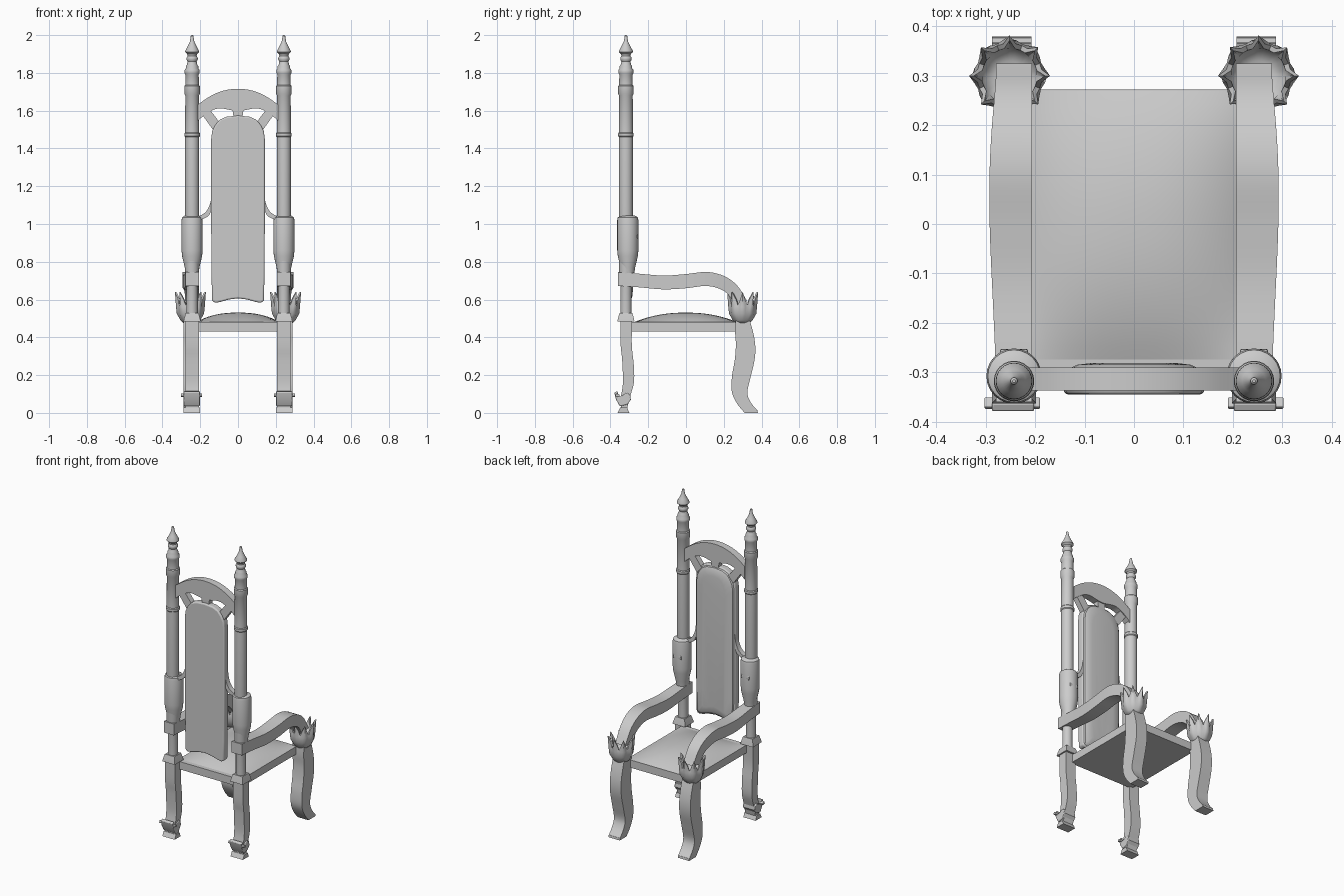
import bpy, bmesh, math
from mathutils import Vector

if "Cube" in bpy.data.objects:
    bpy.data.objects.remove(bpy.data.objects["Cube"])


def finish(name, bm, mirror=False, angle=35, bevel=0):
    bmesh.ops.recalc_face_normals(bm, faces=bm.faces)
    me = bpy.data.meshes.new(name)
    bm.to_mesh(me)
    bm.free()
    ob = bpy.data.objects.new(name, me)
    bpy.context.collection.objects.link(ob)
    bpy.ops.object.select_all(action='DESELECT')
    bpy.context.view_layer.objects.active = ob
    ob.select_set(True)
    bpy.ops.object.shade_smooth_by_angle(angle=math.radians(angle))
    if bevel:
        b = ob.modifiers.new("bevel", 'BEVEL')
        b.width, b.segments, b.limit_method = bevel, 3, 'ANGLE'
        b.angle_limit = math.radians(50)
    if mirror:  # origin stays at the world centre
        m = ob.modifiers.new("mirror", 'MIRROR')
        m.use_mirror_merge = False
    return ob


def smooth(pts, n=5):
    """Catmull-Rom curve through an open chain of points."""
    p = [Vector(q) for q in pts]
    p = [2 * p[0] - p[1]] + p + [2 * p[-1] - p[-2]]
    out = []
    for i in range(1, len(p) - 2):
        a, b, c, d = p[i - 1:i + 3]
        for k in range(n):
            t = k / n
            out.append(0.5 * (2 * b + (c - a) * t + (2 * a - 5 * b + 4 * c - d) * t * t
                              + (3 * b - a - 3 * c + d) * t ** 3))
    return out + [p[-2]]


def band(name, one, two, lo, hi, axis='X', mirror=True, swell=0, bevel=0):
    """Solid between two edge curves, extruded from lo to hi along an axis."""
    bm = bmesh.new()
    put = (lambda p, w: (w, p[0], p[1])) if axis == 'X' else (lambda p, w: (p[0], w, p[1]))
    rings = []
    a, b = smooth(one), smooth(two)
    for i, (p, q) in enumerate(zip(a, b)):
        h = hi + swell * math.sin(math.pi * i / (len(a) - 1)) ** 2
        rings.append([bm.verts.new(put(*c)) for c in ((p, lo), (p, h), (q, h), (q, lo))])
    for r, s in zip(rings, rings[1:]):
        for k in range(4):
            bm.faces.new((r[k], r[(k + 1) % 4], s[(k + 1) % 4], s[k]))
    bm.faces.new(rings[0])
    bm.faces.new(rings[-1])
    return finish(name, bm, mirror, bevel=bevel)


def prism(name, pts, lo, hi, axis='X', mirror=True, bevel=0):
    bm = bmesh.new()
    put = (lambda p, w: (w, p[0], p[1])) if axis == 'X' else (lambda p, w: (p[0], w, p[1]))
    f = [[bm.verts.new(put(p, w)) for p in pts] for w in (lo, hi)]
    for k in range(len(pts)):
        j = (k + 1) % len(pts)
        bm.faces.new((f[0][k], f[0][j], f[1][j], f[1][k]))
    bm.faces.new(f[0])
    bm.faces.new(f[1])
    return finish(name, bm, mirror, bevel=bevel)


def lathe(name, prof, cx, cy, sides=24, turn=0.0, shape=None, angle=35):
    bm = bmesh.new()
    rings = []
    for i, (r, z) in enumerate(prof):
        ring = []
        for k in range(sides):
            t = 2 * math.pi * k / sides + turn
            rr, zz = shape(i, k, r, z) if shape else (r, z)
            ring.append(bm.verts.new((cx + rr * math.cos(t), cy + rr * math.sin(t), zz)))
        rings.append(ring)
    for r, s in zip(rings, rings[1:]):
        for k in range(sides):
            j = (k + 1) % sides
            bm.faces.new((r[k], r[j], s[j], s[k]))
    bm.faces.new(rings[0])
    bm.faces.new(rings[-1])
    return finish(name, bm, True, angle)


PX, PY = 0.243, -0.318

# Turned back posts with rings and finials
lathe("back_post", [(.03, .48), (.03, .70), (.037, .74), (.037, 1.46), (.041, 1.465), (.041, 1.48),
                    (.037, 1.485), (.036, 1.68), (.041, 1.69), (.041, 1.73), (.036, 1.735),
                    (.035, 1.79), (.04, 1.80), (.04, 1.815), (.033, 1.825), (.033, 1.835),
                    (.027, 1.845), (.024, 1.86), (.03, 1.87), (.03, 1.88), (.024, 1.89),
                    (.026, 1.90), (.037, 1.91), (.036, 1.918), (.024, 1.94), (.012, 1.965),
                    (.008, 1.985), (.007, 1.996), (.003, 2.0)], PX, PY)
lathe("post_swelling", [(.035, .74), (.039, .77), (.053, .83), (.056, .86), (.056, 1.02),
                        (.053, 1.035), (.037, 1.045)], PX, -0.308)
prism("swelling_scroll", [(-.27, .915), (-.258, .918), (-.253, .93), (-.256, .945), (-.27, .95)],
      .215, .271, bevel=.004)
# Square flared collars under the posts
s2 = math.sqrt(2)
lathe("post_collar", [(.045 * s2, .485), (.042 * s2, .50), (.034 * s2, .53), (.031 * s2, .53)],
      PX, PY, 4, math.pi / 4, angle=20)

# Curved rear legs with scrolled feet
band("rear_leg", [(-.348, .49), (-.346, .36), (-.338, .28), (-.334, .16), (-.345, .08), (-.345, .02)],
     [(-.285, .49), (-.287, .36), (-.276, .25), (-.276, .16), (-.298, .08), (-.312, .02)], .207, .279)
prism("rear_foot", [(-.362, 0), (-.30, 0), (-.312, .028), (-.348, .028)], .2, .288)
prism("rear_foot_scroll", [(-.38, .108), (-.363, .116), (-.357, .085), (-.335, .092), (-.315, .108),
                           (-.295, .095), (-.292, .07), (-.31, .045), (-.35, .035), (-.37, .07)],
      .202, .288, bevel=.004)
prism("rear_foot_nub", [(-.375, .088), (-.355, .082), (-.35, .095), (-.37, .105)], .19, .303, bevel=.003)

# S-curved front legs
band("front_leg", [(.262, .50), (.260, .43), (.264, .36), (.258, .28), (.243, .19), (.243, .11),
                   (.27, .05), (.31, 0)],
     [(.335, .50), (.357, .42), (.367, .35), (.363, .28), (.342, .19), (.325, .11),
      (.340, .06), (.378, .012)], .208, .288)
prism("front_toe", [(.31, 0), (.38, 0), (.378, .014), (.30, .014)], .208, .288)

# Arms with an outward bow
band("arm", [(-.36, .745), (-.25, .737), (-.12, .727), (0, .735), (.11, .746), (.2, .725), (.27, .675),
             (.325, .59)],
     [(-.36, .672), (-.25, .665), (-.12, .654), (0, .66), (.1, .672), (.17, .66), (.22, .63),
      (.255, .575)], .207, .279, swell=.014)


# Leafy cups joining arms to front legs
def petals(i, k, r, z):
    tip = k % 4
    if i in (4, 5):
        lift = (.05, .012, -.02, .012)[tip]
        return r + (.012 if tip == 0 else -.004), z + lift
    if i in (2, 3):
        return r + (.003, 0, -.004, 0)[tip], z
    return r, z


cup = lathe("leaf_cup", [(.036, .475), (.052, .49), (.069, .525), (.073, .56), (.070, .59),
                         (.060, .588), (.055, .56), (.03, .54)], .252, .3, 32, shape=petals, angle=50)

# Seat frame and domed cushion
prism("seat_frame", [(-.3, .43), (.272, .43), (.272, .48), (-.3, .48)], -.232, .232, mirror=False)
bm = bmesh.new()
bmesh.ops.create_grid(bm, x_segments=20, y_segments=20, size=1)
for v in bm.verts:
    u, w = v.co.x, v.co.y
    h = (1 - abs(u) ** 2.4) * (1 - abs(w) ** 2.2)
    v.co = (u * .222, w * .272 - .002, .481 + .05 * h)
finish("seat_cushion", bm)

# Upholstered back panel with arched top and scalloped bottom
half = [(0, .607), (.05, .600), (.095, .587), (.12, .583), (.137, .592), (.14, .72), (.142, 1.0),
        (.142, 1.45), (.137, 1.49), (.12, 1.525), (.095, 1.553), (.06, 1.568), (0, 1.574)]
outline = half + [(-x, z) for x, z in half[-2:0:-1]]
prism("back_panel", outline, -.345, -.30, 'Y', False, bevel=.008)
bm = bmesh.new()
rings = []
for f, y in ((1, -.302), (.96, -.292), (.85, -.285), (.6, -.281)):
    d = (1 - f) * .142
    rings.append([bm.verts.new((x * f * .95, y, 1.09 + (z - 1.09) * (1 - d / .49) * .985))
                  for x, z in outline])
for r, s in zip(rings, rings[1:]):
    for k in range(len(r)):
        j = (k + 1) % len(r)
        bm.faces.new((r[k], r[j], s[j], s[k]))
bm.faces.new(rings[-1])
finish("back_padding", bm)

# Arched crest rail and its short spokes
band("crest_rail", [(-.215, 1.63), (-.15, 1.675), (-.08, 1.705), (0, 1.716), (.08, 1.705), (.15, 1.675),
                    (.215, 1.63)],
     [(-.215, 1.545), (-.165, 1.585), (-.1, 1.612), (0, 1.598), (.1, 1.612), (.165, 1.585),
      (.215, 1.545)], -.337, -.291, 'Y', False)
prism("side_spoke", [(.185, 1.572), (.145, 1.60), (.095, 1.535), (.13, 1.495)], -.333, -.297, 'Y')
prism("centre_spoke", [(-.03, 1.61), (-.022, 1.555), (.022, 1.555), (.03, 1.61)], -.333, -.297, 'Y', False)

# Curved brackets between panel and posts
band("panel_bracket", [(.138, 1.165), (.147, 1.11), (.17, 1.065), (.215, 1.035)],
     [(.138, 1.09), (.14, 1.075), (.16, 1.04), (.215, 1.015)], -.333, -.3, 'Y')
